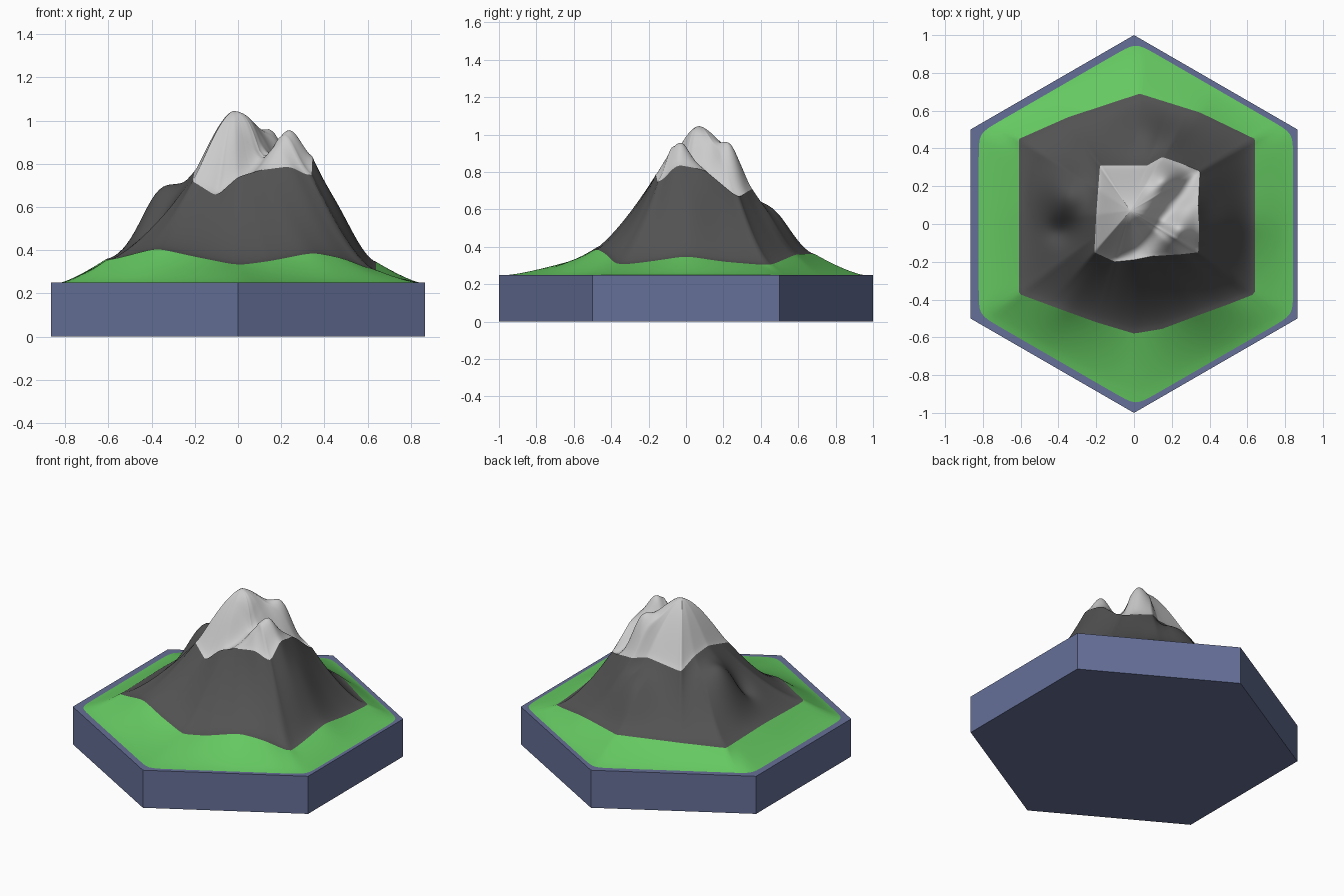
import bpy, bmesh, math
from math import exp, pi, cos, sin

if "Cube" in bpy.data.objects:
    bpy.data.objects.remove(bpy.data.objects["Cube"])

RAYS = 240
PEAK = (-0.02, 0.07, 1.045)

# Outline of the snow cap and of the rock foot: x, y, z
SNOW = [(.34, -.15, .73), (.345, -.05, .84), (.34, .1, .81), (.35, .28, .66),
        (.25, .32, .69), (.15, .355, .71), (.07, .31, .72), (-.18, .31, .69),
        (-.19, .18, .75), (-.2, .05, .77), (-.21, -.15, .72), (-.1, -.2, .65),
        (0, -.19, .74), (.1, -.17, .77), (.25, -.16, .79)]
ROCK = [(.64, -.37, .30), (.64, -.2, .32), (.64, 0, .35), (.64, .2, .32),
        (.64, .45, .30), (.35, .59, .36), (.03, .69, .36), (-.35, .565, .36),
        (-.61, .45, .35), (-.61, .05, .36), (-.61, -.37, .35), (-.38, -.455, .41),
        (-.2, -.52, .37), (0, -.58, .33), (.15, -.555, .35), (.35, -.48, .39),
        (.5, -.425, .36)]


def material(name, col):
    m = bpy.data.materials.new(name)
    m.diffuse_color = (*col, 1)
    m.use_nodes = True
    m.node_tree.nodes["Principled BSDF"].inputs["Base Color"].default_value = m.diffuse_color
    return m


def trace(pts):
    """Sample a closed outline along evenly spaced rays from the peak."""
    out = []
    for k in range(RAYS):
        a = 2 * pi * k / RAYS
        dx, dy = cos(a), sin(a)
        for p, q in zip(pts, pts[1:] + pts[:1]):
            px, py = p[0] - PEAK[0], p[1] - PEAK[1]
            ex, ey = q[0] - p[0], q[1] - p[1]
            den = dx * ey - dy * ex
            if abs(den) < 1e-9:
                continue
            r = (px * ey - py * ex) / den
            u = (px * dy - py * dx) / den
            if r > 0 and -1e-6 <= u <= 1 + 1e-6:
                out.append([PEAK[0] + r * dx, PEAK[1] + r * dy, p[2] + u * (q[2] - p[2])])
                break
    for _ in range(8):  # soften the height kinks
        z = [p[2] for p in out]
        for k, p in enumerate(out):
            p[2] = (z[k - 1] + 2 * z[k] + z[(k + 1) % RAYS]) / 4
    return out


def bump(x, y, cx, cy, w):
    return exp(-((x - cx) ** 2 + (y - cy) ** 2) / w ** 2)


def snow_z(t, x, y, a, b):
    z = b + (a - b) * max(0, 1 - t ** 1.6) ** 1.2
    gully = exp(-(((x - .13) * .78 - y * .62) / .075) ** 2) * min(1, t * 3)
    extra = .11 * bump(x, y, .25, -.05, .08) + .15 * bump(x, y, .17, .25, .08) - .14 * gully
    return z + extra * (1 - t ** 4)


def rock_z(t, x, y, a, b):
    z = b + (a - b) * (1 - t) ** 1.45
    extra = (.14 * bump(x, y, -.36, .15, .13) + .09 * bump(x, y, .07, .48, .14)
             - .05 * bump(x, y, -.38, -.04, .07) + .04 * bump(x, y, .46, 0, .12))
    return z + extra * 4 * t * (1 - t)


def grass_z(t, x, y, a, b):
    return b + (a - b) * (1 - t) ** 1.25


def band(name, inner, outer, rings, height, mat):
    """Loft a ring of terrain between two outlines."""
    bm = bmesh.new()
    rows = []
    for i in range(rings + 1):
        t = i / rings
        if i == 0 and inner is None:
            rows.append([bm.verts.new(PEAK)] * RAYS)
            continue
        row = []
        for k in range(RAYS):
            p, q = (inner[k] if inner else PEAK), outer[k]
            x, y = p[0] + t * (q[0] - p[0]), p[1] + t * (q[1] - p[1])
            row.append(bm.verts.new((x, y, height(t, x, y, p[2], q[2]))))
        rows.append(row)
    for r0, r1 in zip(rows, rows[1:]):
        for k in range(RAYS):
            n = (k + 1) % RAYS
            quad = [r0[k], r1[k], r1[n], r0[n]]
            bm.faces.new(list(dict.fromkeys(quad)))
    for f in bm.faces:
        f.smooth = True
    me = bpy.data.meshes.new(name)
    bm.to_mesh(me)
    bm.free()
    ob = bpy.data.objects.new(name, me)
    bpy.context.collection.objects.link(ob)
    me.materials.append(mat)


# Hexagonal base with corners on the y axis
bpy.ops.mesh.primitive_cylinder_add(vertices=6, radius=1, depth=.25, location=(0, 0, .125))
base = bpy.context.object
base.name = "hex_base"
base.data.materials.append(material("base_blue", (.13, .16, .31)))

# Rounded hexagon where the grass meets the base
rim = []
for k in range(360):
    a = 2 * pi * k / 360
    s = sum(abs(cos(a - j * pi / 3) / .832) ** 40 for j in range(3))
    r = s ** (-1 / 40)
    rim.append((.01 + r * cos(a), r * sin(a), .25))

snow_edge, rock_edge, rim_edge = trace(SNOW), trace(ROCK), trace(rim)
band("snow_cap", None, snow_edge, 24, snow_z, material("snow", (.55, .55, .55)))
band("rock_slope", snow_edge, rock_edge, 22, rock_z, material("rock", (.085, .085, .085)))
band("grass_foot", rock_edge, rim_edge, 10, grass_z, material("grass", (.13, .58, .12)))
